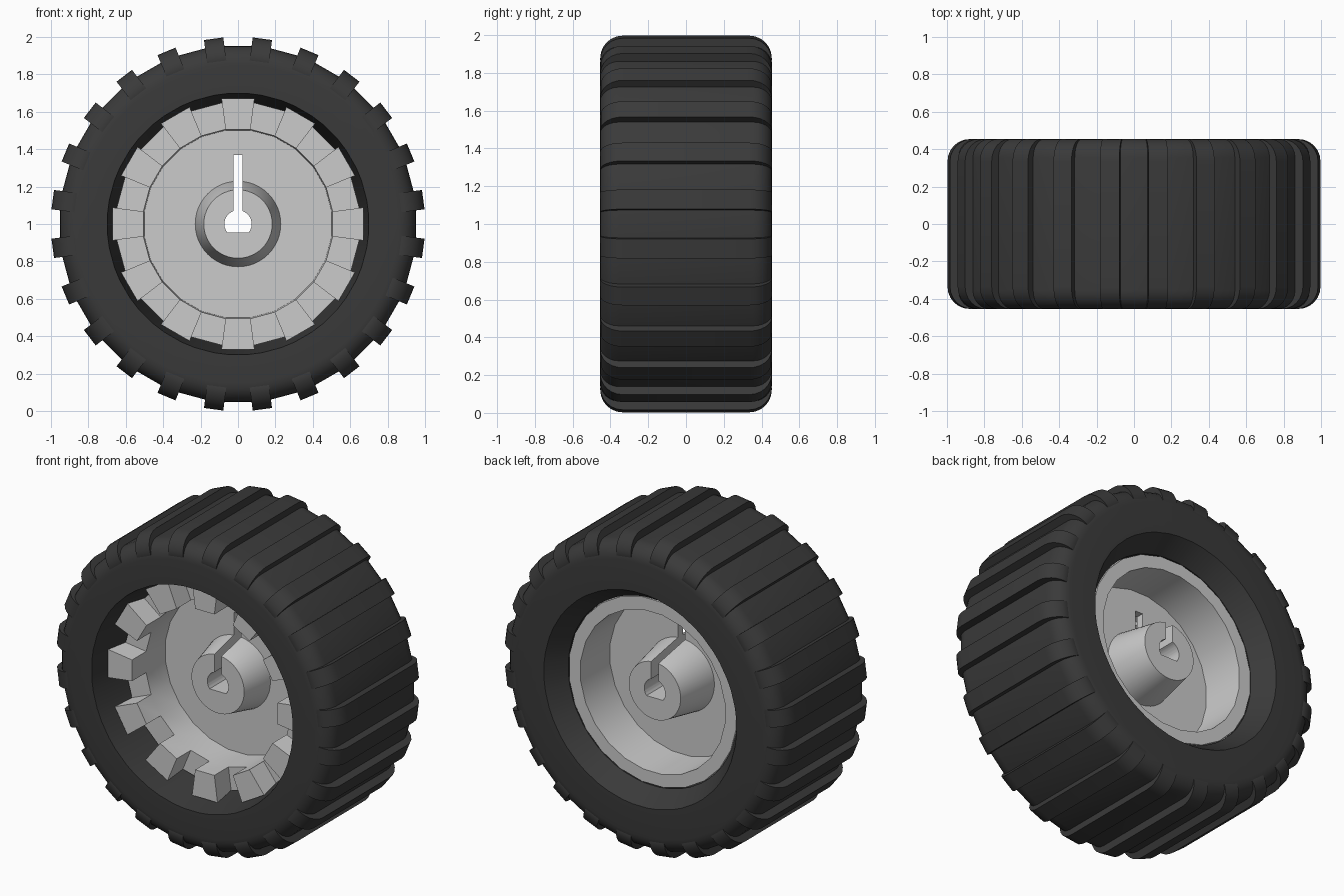
import bpy, bmesh
from math import sin, cos, pi, radians, sqrt

if "Cube" in bpy.data.objects:
    bpy.data.objects.remove(bpy.data.objects["Cube"])

CENTRE_Z = 1.0


def point(r, angle, y):
    # angle is measured from straight up, around the wheel axle
    return (r * sin(angle), y, CENTRE_Z + r * cos(angle))


def finish(bm, name, mat=None):
    bmesh.ops.remove_doubles(bm, verts=bm.verts, dist=0.0001)
    bmesh.ops.recalc_face_normals(bm, faces=bm.faces)
    mesh = bpy.data.meshes.new(name)
    bm.to_mesh(mesh)
    bm.free()
    obj = bpy.data.objects.new(name, mesh)
    bpy.context.collection.objects.link(obj)
    if mat:
        mesh.materials.append(mat)
    return obj


def activate(obj):
    bpy.ops.object.select_all(action='DESELECT')
    obj.select_set(True)
    bpy.context.view_layer.objects.active = obj


def smooth(obj, angle=30):
    activate(obj)
    bpy.ops.object.shade_smooth_by_angle(angle=radians(angle))


def revolve(profile, angles, closed=True):
    # profile is a list of (radius, y)
    bm = bmesh.new()
    rings = [[bm.verts.new(point(r, a, y)) for r, y in profile] for a in angles]
    n = len(profile)
    for i, ring in enumerate(rings):
        nxt = rings[(i + 1) % len(rings)]
        for j in range(n if closed else n - 1):
            k = (j + 1) % n
            bm.faces.new((ring[j], ring[k], nxt[k], nxt[j]))
    return bm


def shoulder(cy, cr, rad, steps=6):
    # quarter round from the side wall to the tread
    return [(cr + rad * sin(t * pi / 2 / steps), cy + rad * cos(t * pi / 2 / steps))
            for t in range(steps + 1)]


rubber = bpy.data.materials.new("dark_rubber")
rubber.diffuse_color = (0.042, 0.042, 0.042, 1)
rubber.use_nodes = True
rubber.node_tree.nodes["Principled BSDF"].inputs["Base Color"].default_value = rubber.diffuse_color

# Tyre carcass, with flats between the lugs
half = radians(3.1)
mids = [radians(7.5 + 15 * i) for i in range(24)]
tyre_angles = [m + s * half for m in mids for s in (-1, 1)]
back = shoulder(0.355, 0.855, 0.1)
front = [(r, -y) for r, y in reversed(back)]
bead = [(0.70, -0.455), (0.68, -0.33), (0.588, 0.33), (0.67, 0.455)]
tyre = finish(revolve(bead + back + front, tyre_angles), "tyre", rubber)
smooth(tyre)

# Tread lugs: straight bars with rounded ends
end = shoulder(0.335, 0.88, 0.119)
outline = [(0.84, 0.44)] + end + [(r, -y) for r, y in reversed(end)] + [(0.84, -0.44)]
bm = bmesh.new()
for m in mids:
    sides = []
    for s in (-0.052, 0.052):
        sides.append([bm.verts.new((r * sin(m) + s * cos(m), y,
                                    CENTRE_Z + r * cos(m) - s * sin(m)))
                      for r, y in outline])
    a, b = sides
    bm.faces.new(a)
    bm.faces.new(b)
    for j in range(len(a)):
        k = (j + 1) % len(a)
        bm.faces.new((a[j], a[k], b[k], b[j]))
smooth(finish(bm, "tread_lugs", rubber))

# Rim: tapered drum with a solid web
notch_y, tooth_y = -0.19, -0.33
rim_profile = [(0, -0.005), (0.505, -0.005), (0.51, notch_y), (0.654, notch_y),
               (0.585, 0.33), (0.505, 0.33), (0.5, 0.045), (0, 0.045)]
bm = revolve(rim_profile, mids, closed=False)
bmesh.ops.remove_doubles(bm, verts=bm.verts, dist=0.0001)
# Teeth: every other front face pushed forward
bm.faces.ensure_lookup_table()
lip = [f for f in bm.faces if all(abs(v.co.y - notch_y) < 1e-4 for v in f.verts)]
teeth = []
for f in lip:
    c = f.calc_center_median()
    i = min(range(24), key=lambda n: (c.x - 0.58 * sin(n * pi / 12)) ** 2
            + (c.z - 1 - 0.58 * cos(n * pi / 12)) ** 2)
    if i % 2 == 0:
        teeth.append(f)
for f in bmesh.ops.extrude_discrete_faces(bm, faces=teeth)["faces"]:
    for v in f.verts:
        r = sqrt(v.co.x ** 2 + (v.co.z - 1) ** 2)
        scale = 0.677 / r if r > 0.6 else 1
        v.co = (v.co.x * scale, tooth_y, 1 + (v.co.z - 1) * scale)
rim = finish(bm, "rim")

# Hub: double tapered boss through the web
hub_profile = [(0, -0.2), (0.183, -0.2), (0.23, 0.0), (0.23, 0.04), (0.18, 0.31), (0, 0.31)]
hub = finish(revolve(hub_profile, [i * pi / 24 for i in range(48)], closed=False), "hub")

# D-shaped bore with a slot above it, cut through rim and hub
right = [(0.025, 0.37)] + [(0.073 * cos(radians(70 - 12 * i)), 0.073 * sin(radians(70 - 12 * i)))
                           for i in range(10)]
keyhole = right + [(-x, z) for x, z in reversed(right)]
bm = bmesh.new()
face = bm.faces.new([bm.verts.new((x, -0.6, CENTRE_Z + z)) for x, z in keyhole])
new = bmesh.ops.extrude_face_region(bm, geom=[face])["geom"]
bmesh.ops.translate(bm, vec=(0, 1.2, 0), verts=[v for v in new if isinstance(v, bmesh.types.BMVert)])
if len([f for f in bm.faces if all(v.co.y < 0 for v in f.verts)]) == 0:
    bm.faces.new([v for v in bm.verts if v.co.y < 0])
cutter = finish(bm, "bore_cutter")
cutter.hide_render = True
for obj in (rim, hub):
    activate(obj)
    mod = obj.modifiers.new("bore", 'BOOLEAN')
    mod.operation = 'DIFFERENCE'
    mod.solver = 'EXACT'
    mod.object = cutter
    bpy.ops.object.modifier_apply(modifier=mod.name)
    smooth(obj)
bpy.data.objects.remove(cutter)
